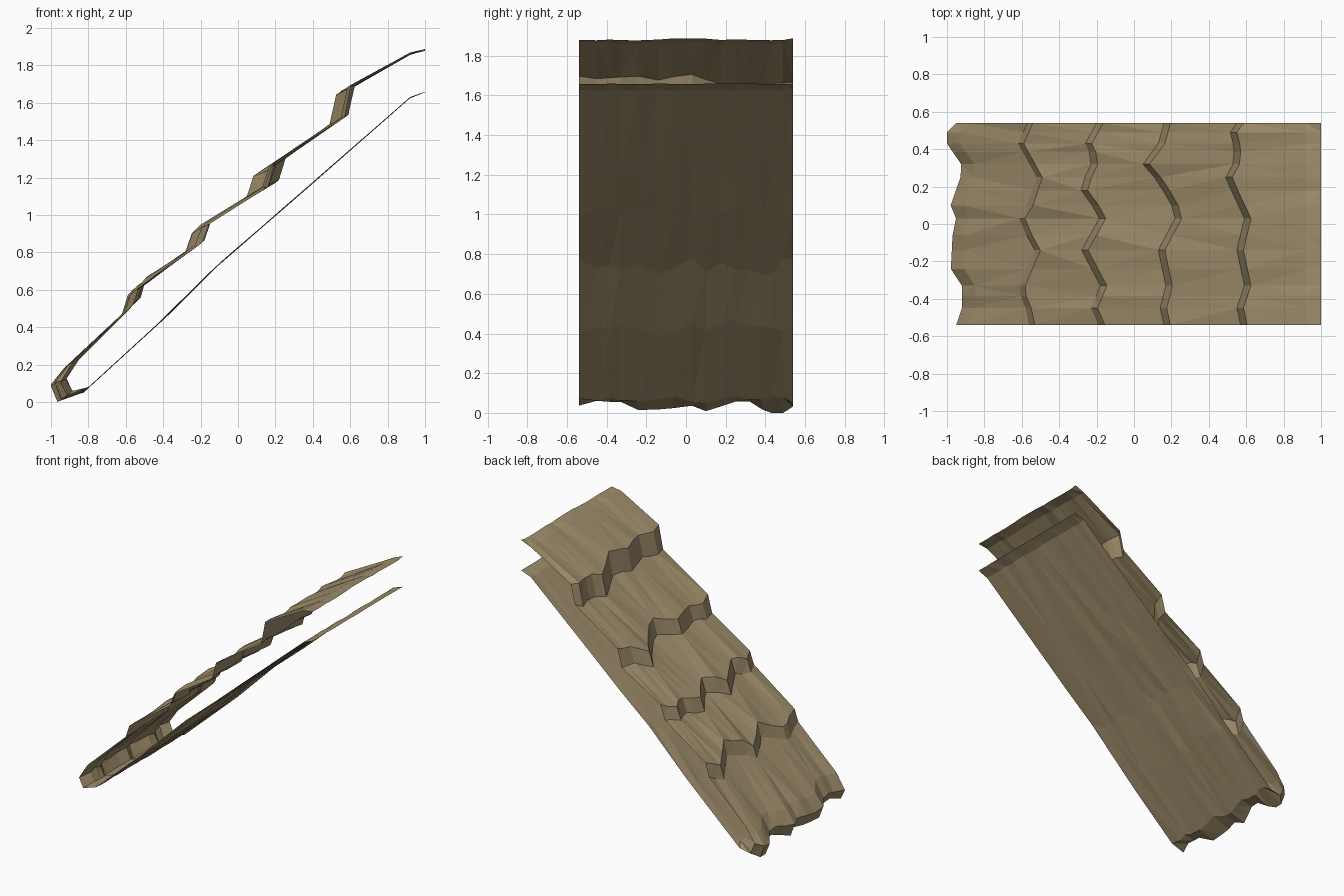
import bpy, bmesh, random

if "Cube" in bpy.data.objects:
    bpy.data.objects.remove(bpy.data.objects["Cube"])
random.seed(4)

thatch = bpy.data.materials.new("thatch tan")
thatch.diffuse_color = (0.34, 0.265, 0.145, 1)
thatch.use_nodes = True
thatch.node_tree.nodes["Principled BSDF"].inputs["Base Color"].default_value = thatch.diffuse_color

# column positions across the width
YS = [-.54, -.45, -.385, -.33, -.24, -.14, -.06, .03, .10, .18, .25, .32, .385, .43, .49, .54]


def wave(points, y):
    """Ragged edge: x interpolated along y."""
    for (y0, x0), (y1, x1) in zip(points, points[1:]):
        if y <= y1:
            return x0 + (x1 - x0) * max(0, y - y0) / (y1 - y0)
    return points[-1][1]


def row(x_of_y, z0, x0, slope, jitter=0.0):
    """One strip edge: z follows the roof slope at each ragged x."""
    out = []
    for y in YS:
        x = x_of_y(y)
        out.append((x, y, z0 + slope * (x - x0) + random.uniform(-jitter, jitter)))
    return out


# ragged lower edge of each thatch tier: (y, x, ...)
EDGES = [
    ([(-.54, .57), (-.45, .55), (-.33, .59), (-.14, .55), (.03, .59), (.18, .52),
      (.25, .49), (.34, .54), (.43, .53), (.49, .515), (.54, .55)],
     (1.69, .58, .55), (1.535, .55, .55), .035),
    ([(-.54, .16), (-.45, .14), (-.33, .17), (-.14, .13), (.05, .23), (.24, .12),
      (.31, .04), (.43, .13), (.54, .16)],
     (1.28, .18, .6), (1.17, .15, .45), .035),
    ([(-.54, -.19), (-.45, -.23), (-.33, -.18), (-.14, -.28), (.04, -.18), (.19, -.29),
      (.34, -.22), (.43, -.26), (.54, -.2)],
     (.965, -.18, .55), (.85, -.23, .6), .035),
    ([(-.54, -.56), (-.45, -.58), (-.35, -.62), (-.14, -.53), (.02, -.62), (.10, -.57),
      (.25, -.52), (.43, -.62), (.54, -.57)],
     (.62, -.55, .9), (.52, -.58, .85), .03),
]
EAVE = [(-.54, -.95), (-.45, -.92), (-.33, -.92), (-.26, -.98), (-.06, -.97), (.0, -.94),
        (.10, -.98), (.30, -.91), (.43, -1.0), (.5, -1.0), (.54, -.95)]

# upper sheet, from the ridge down through the stepped tiers
rows = [row(lambda y: 1.0, 1.90, 1, 0, .006), row(lambda y: .92, 1.88, .92, 0, .008)]
for pts, lip, base, gap in EDGES:
    rows.append(row(lambda y: wave(pts, y) + gap, *lip, .012))
    rows.append(row(lambda y: wave(pts, y), *base, .008))
# rounded eave
eave = lambda y: wave(EAVE, y)
rows.append(row(lambda y: eave(y) + .07, .23, -.88, .7, .008))
rows.append(row(eave, .13, -.95, .5, .008))
rows.append(row(lambda y: eave(y) + .035, .05, -.92, .8, .005))
# nearly flat lower sheet, back up to the ridge
for x, z, j in [(-.81, .085, .006), (-.42, .442, .008), (-.1, .755, .008),
                (.2, 1.015, .008), (.4, 1.19, .008), (.92, 1.645, .006), (1, 1.675, .004)]:
    wobble = 0 if x > .9 else .05
    shift = {y: random.uniform(-wobble, wobble) for y in YS}
    rows.append(row(lambda y: x + shift[y] * (.4 if x < -.7 else 1), z, x, .89, j * .6))

# lowest tip rests on the ground
low = min(p[2] for r in rows for p in r)

bm = bmesh.new()
grid = [[bm.verts.new((x, y, z - low)) for x, y, z in r] for r in rows]
for a, b in zip(grid, grid[1:]):
    for i in range(len(YS) - 1):
        bm.faces.new((a[i], a[i + 1], b[i + 1], b[i]))
bmesh.ops.triangulate(bm, faces=bm.faces[:])
bm.normal_update()
# outside of the upper sheet must face up
bm.faces.ensure_lookup_table()
if bm.faces[0].normal.z < 0:
    bmesh.ops.reverse_faces(bm, faces=bm.faces[:])
me = bpy.data.meshes.new("thatched_roof_panel")
bm.to_mesh(me)
bm.free()
me.materials.append(thatch)
obj = bpy.data.objects.new("thatched_roof_panel", me)
bpy.context.collection.objects.link(obj)
